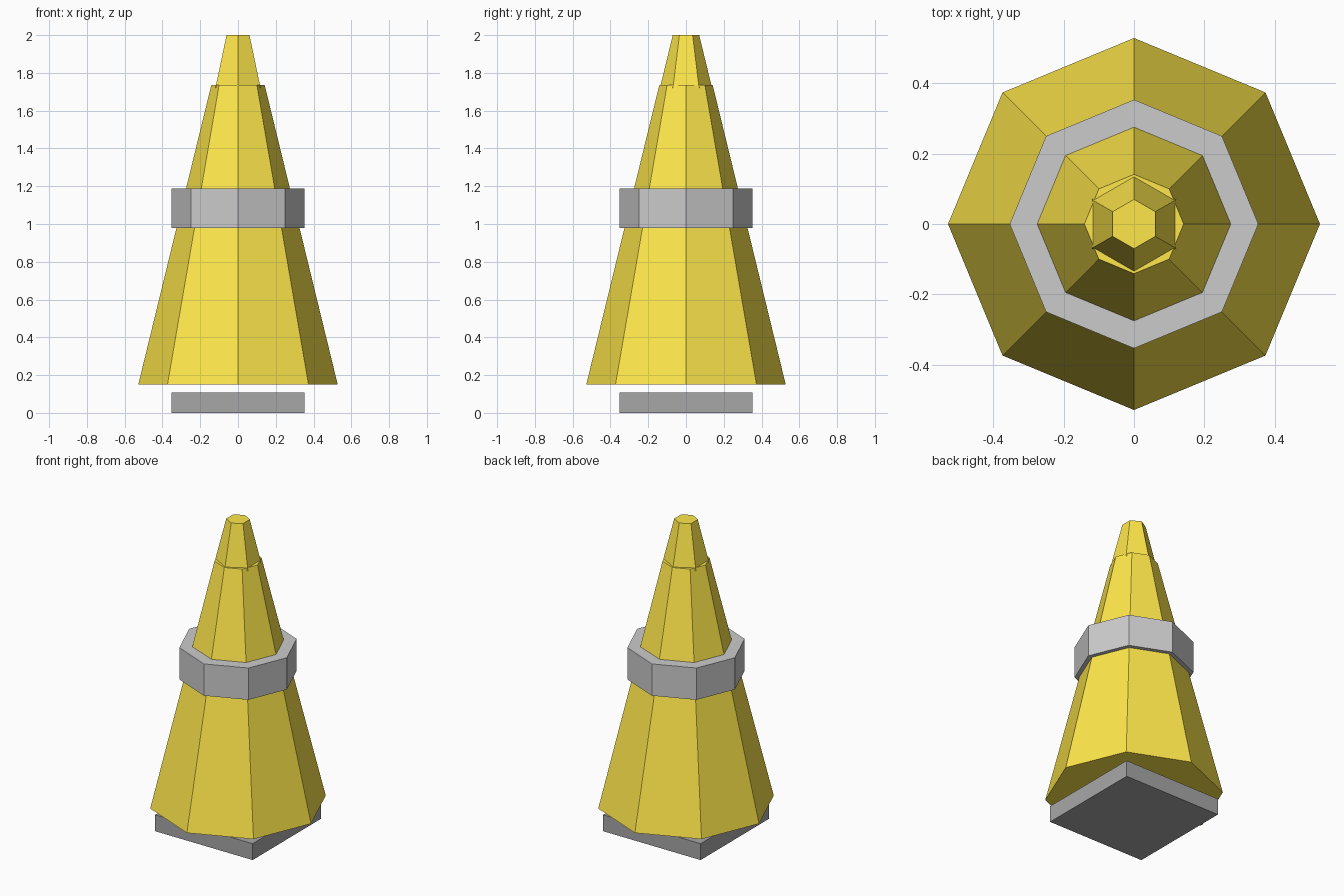
import bpy
import math

if "Cube" in bpy.data.objects:
    bpy.data.objects.remove(bpy.data.objects["Cube"])


def material(name, rgb):
    mat = bpy.data.materials.new(name)
    mat.diffuse_color = (*rgb, 1.0)
    mat.use_nodes = True
    mat.node_tree.nodes["Principled BSDF"].inputs["Base Color"].default_value = mat.diffuse_color
    return mat


def frustum(name, sides, r_bottom, r_top, z0, z1, mat=None, turn=0.0):
    bpy.ops.mesh.primitive_cone_add(vertices=sides, radius1=r_bottom, radius2=r_top,
                                    depth=z1 - z0, location=(0, 0, (z0 + z1) / 2),
                                    rotation=(0, 0, turn))
    obj = bpy.context.object
    obj.name = name
    if mat:
        obj.data.materials.append(mat)
    return obj


yellow = material("yellow", (1.0, 0.8, 0.07))
dark = material("dark_grey", (0.39, 0.39, 0.39))

# Square foot, floating just below the cone
frustum("foot", 4, 0.499, 0.499, 0.0, 0.107, dark, math.radians(45))

# Eight-sided body with a grey band around it
frustum("cone_body", 8, 0.528, 0.141, 0.15, 1.737, yellow)
frustum("band", 8, 0.353, 0.353, 0.98, 1.188)

# Six-sided tip sunk slightly into the body
frustum("cone_tip", 6, 0.138, 0.07, 1.72, 2.0, yellow)
